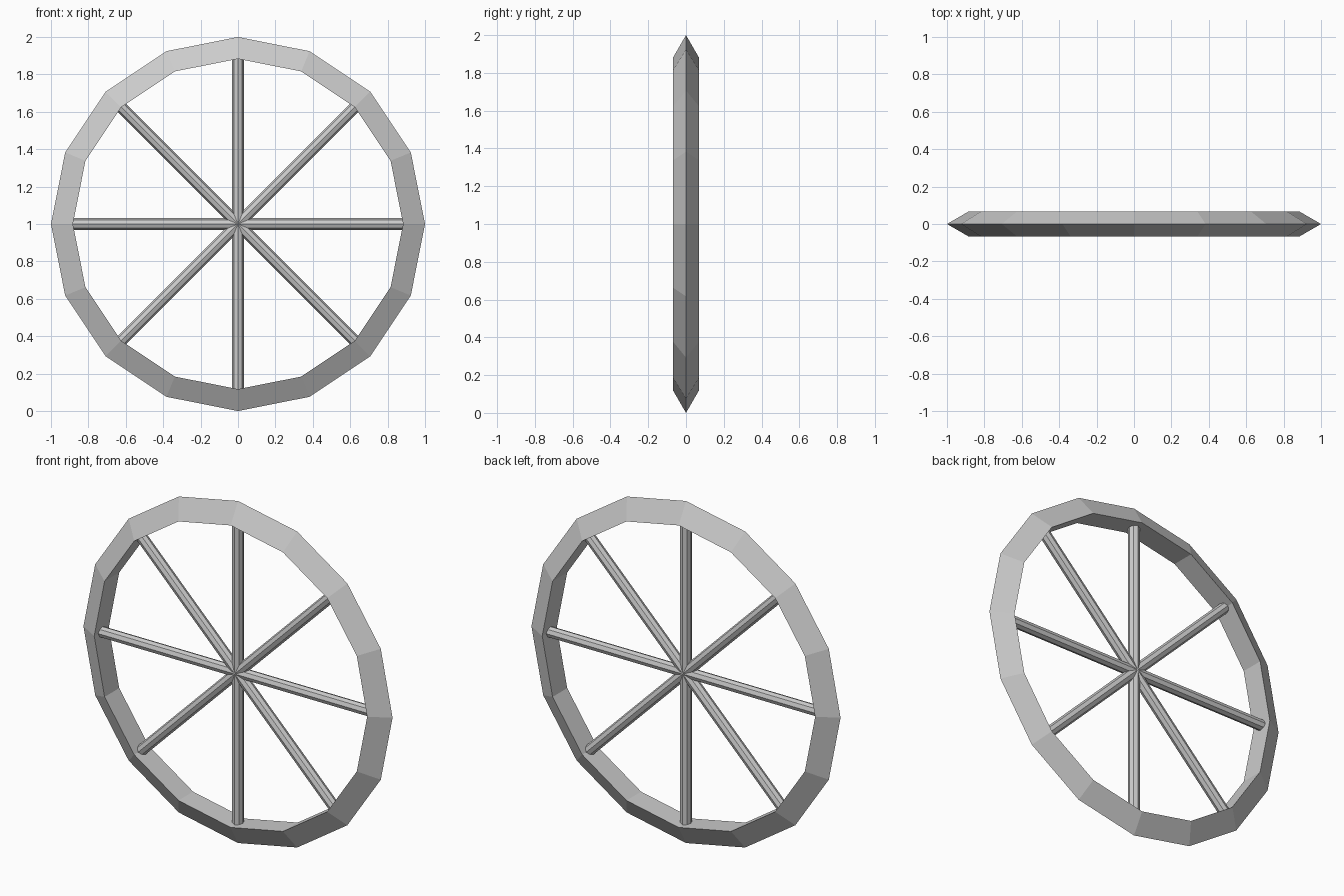
import bpy
from math import pi

if "Cube" in bpy.data.objects:
    bpy.data.objects.remove(bpy.data.objects["Cube"])

CENTRE = (0, 0, 1)

# Rim: sixteen-sided ring with a triangular section pointing outward
bpy.ops.mesh.primitive_torus_add(
    major_segments=16, minor_segments=3,
    major_radius=0.922, minor_radius=0.078,
    location=CENTRE, rotation=(pi / 2, 0, 0))
rim = bpy.context.object
rim.name = "rim"
rim.data.polygons.foreach_set("use_smooth", [False] * len(rim.data.polygons))

# Spokes: four bars crossing at the centre, ending just inside the rim
for i in range(4):
    bpy.ops.mesh.primitive_cylinder_add(
        vertices=8, radius=0.031, depth=1.78,
        location=CENTRE, rotation=(0, i * pi / 4, 0))
    bpy.context.object.name = f"spoke_bar_{i + 1}"
